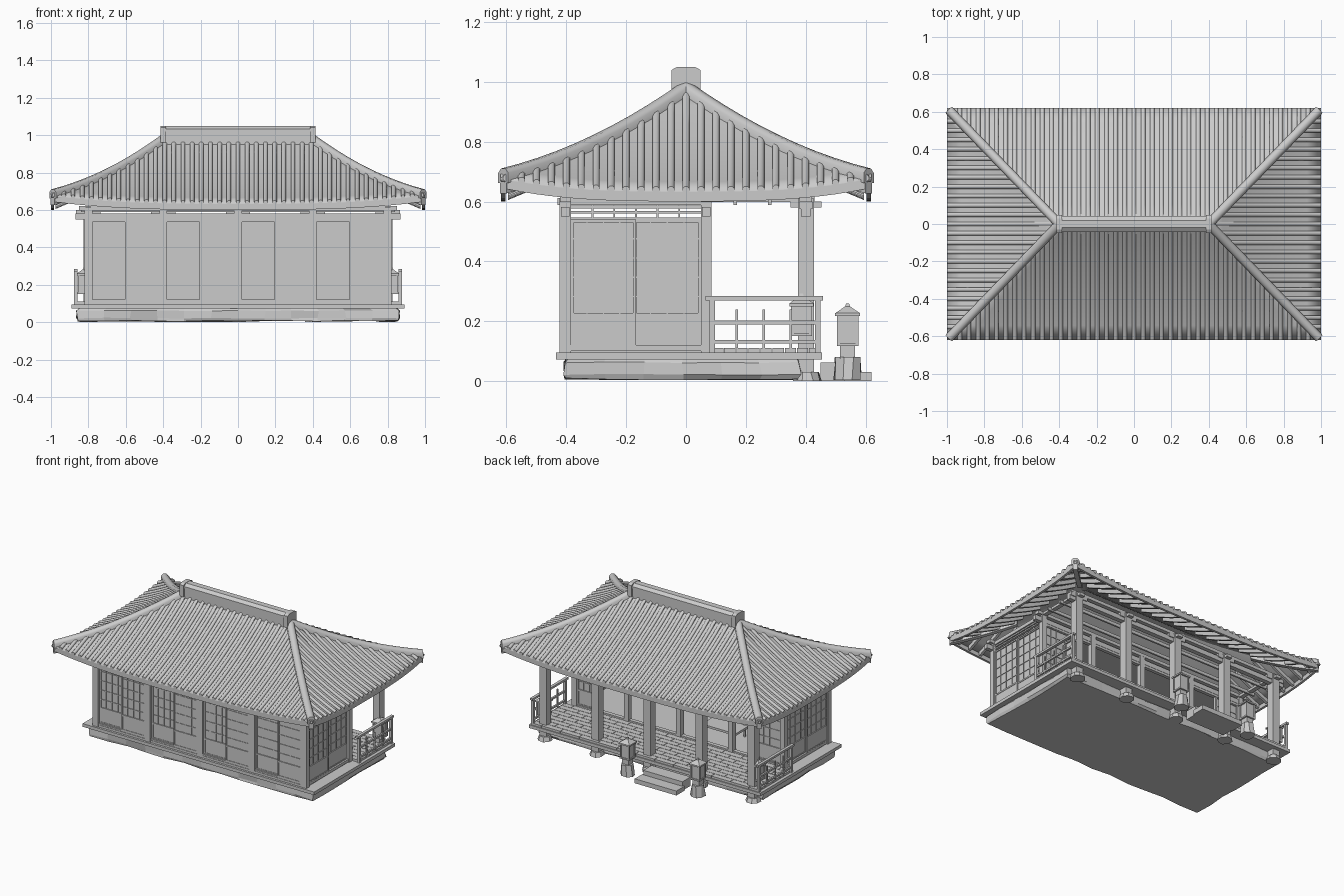
import bpy, bmesh, math, random
from mathutils import Vector

if "Cube" in bpy.data.objects:
    bpy.data.objects.remove(bpy.data.objects["Cube"])

random.seed(4)
parts = {}


def bm_of(name):
    return parts.setdefault(name, bmesh.new())


def box(name, x0, x1, y0, y1, z0, z1):
    bm = bm_of(name)
    v = [bm.verts.new((x, y, z)) for z in (z0, z1) for x, y in ((x0, y0), (x1, y0), (x1, y1), (x0, y1))]
    for f in ((3, 2, 1, 0), (4, 5, 6, 7), (0, 1, 5, 4), (1, 2, 6, 5), (2, 3, 7, 6), (3, 0, 4, 7)):
        bm.faces.new([v[i] for i in f])


def frustum(name, x, y, z0, z1, r0, r1, n=4, jitter=0.0):
    bm = bm_of(name)
    rings = []
    for z, r in ((z0, r0), (z1, r1)):
        k = r / math.cos(math.pi / n)
        rings.append([bm.verts.new((x + k * math.cos((i + .5) * math.tau / n) + random.uniform(-jitter, jitter),
                                    y + k * math.sin((i + .5) * math.tau / n) + random.uniform(-jitter, jitter), z))
                      for i in range(n)])
    a, b = rings
    for i in range(n):
        j = (i + 1) % n
        bm.faces.new((a[i], a[j], b[j], b[i]))
    bm.faces.new(a[::-1])
    bm.faces.new(b)


def sweep(name, pts, side, prof):
    """Sweep a profile of (sideways, up) points along a path."""
    bm = bm_of(name)
    side = Vector(side).normalized()
    rings = [[bm.verts.new(Vector(p) + side * a + Vector((0, 0, b))) for a, b in prof] for p in pts]
    n = len(prof)
    for r, q in zip(rings, rings[1:]):
        for i in range(n):
            bm.faces.new((r[i], r[(i + 1) % n], q[(i + 1) % n], q[i]))
    bm.faces.new(rings[0][::-1])
    bm.faces.new(rings[-1])


# ---------- roof surface: t runs ridge to eave, u runs along the eave ----------
def roof(kind, s, u, t):
    hw = .4 + .6 * t if kind == 'long' else max(.62 * t, 1e-5)
    c = min(abs(u) / hw, 1)
    q = 1 - t
    z = .635 + .34 * (.7 * q + .3 * q * q) + .045 * t * t * c ** 3
    return Vector((u, s * .62 * t, z)) if kind == 'long' else Vector((s * (.4 + .6 * t), u, z))


def rect(w, z0, z1):
    return [(-w, z0), (w, z0), (w, z1), (-w, z1)]


tile = [(.0125 * math.cos(i * math.tau / 8 + .39), .0125 * math.sin(i * math.tau / 8 + .39) + .003) for i in range(8)]
for kind, end, rows in (('long', 1.0, 41), ('end', .62, 25)):
    for s in (-1, 1):
        side = (1, 0, 0) if kind == 'long' else (0, 1, 0)
        out = (0, 1, 0) if kind == 'long' else (1, 0, 0)
        # roof deck
        bm = bm_of('roof_deck')
        grid = []
        for j in range(9):
            t = j / 8
            hw = .4 + .6 * t if kind == 'long' else .62 * t
            grid.append([bm.verts.new(roof(kind, s, hw * (i / 10 - 1), t)) for i in range(21)])
        for a, b in zip(grid, grid[1:]):
            for i in range(20):
                bm.faces.new((a[i], a[i + 1], b[i + 1], b[i]))
        # round tile rows
        for k in range(rows):
            u = (k - (rows - 1) / 2) * 2 * (end - .02) / (rows - 1)
            t0 = max((abs(u) - .4) / .6, .03) if kind == 'long' else max(abs(u) / .62, .03)
            sweep('roof_tiles', [roof(kind, s, u, t0 + (1 - t0) * j / 7) for j in range(8)], side, tile)
        # eave board and rafters
        edge = [roof(kind, s, (end - .02) * (i / 12 - 1), .985) for i in range(25)]
        sweep('eave_board', edge, out, rect(.008, -.038, -.005))
        n = 22 if kind == 'long' else 14
        for k in range(n):
            u = (k - (n - 1) / 2) * 2 * (end - .07) / (n - 1)
            t0 = max((abs(u) - .4) / .6 if kind == 'long' else abs(u) / .62, .55)
            sweep('rafters', [roof(kind, s, u, t0 + (.96 - t0) * j / 3) for j in range(4)], side, rect(.009, -.04, -.01))

# hip ridges and corner rafters
cap = [(-.024, -.02), (-.024, .013), (-.011, .028), (.011, .028), (.024, .013), (.024, -.02)]
for sx in (-1, 1):
    for sy in (-1, 1):
        hip = [roof('long', sy, sx * (.4 + .6 * t), t) for t in [.985 * j / 10 for j in range(11)]]
        perp = (-sy * .62, sx * .6, 0)
        sweep('hip_ridges', hip, perp, cap)
        sweep('corner_rafters', hip[5:], perp, rect(.015, -.055, -.01))

# main ridge with end blocks
top = [(-.036, -.05), (-.036, .025), (.036, .025), (.036, -.05)]
sweep('main_ridge', [(-.4, 0, 1), (.4, 0, 1)], (0, 1, 0), top)
sweep('ridge_cap', [(-.41, 0, 1.02), (.41, 0, 1.02)], (0, 1, 0),
      [(-.042, 0), (-.042, .012), (-.02, .028), (.02, .028), (.042, .012), (.042, 0)])
for sx in (-1, 1):
    sweep('ridge_ends', [(sx * .385, 0, 1), (sx * .415, 0, 1)], (0, 1, 0),
          [(-.048, -.04), (-.048, .04), (-.03, .05), (.03, .05), (.048, .04), (.048, -.04)])

# ---------- base ----------
bm = bm_of('foundation')
loop = [(-.86 + 1.72 * i / 12, -.405) for i in range(13)] + [(.86, -.405 + .785 * i / 6) for i in range(1, 7)]
loop += [(.86 - 1.72 * i / 12, .38) for i in range(1, 13)] + [(-.86, .38 - .785 * i / 6) for i in range(1, 6)]
rings = [[bm.verts.new((x * k + random.uniform(-.006, .006), y * k + random.uniform(-.006, .006),
                        z + random.uniform(0, dz))) for x, y in loop]
         for z, k, dz in ((.003, .99, .008), (.02, 1, .004), (.06, 1, .004), (.075, .985, 0))]
for a, b in zip(rings, rings[1:]):
    for i in range(len(loop)):
        j = (i + 1) % len(loop)
        bm.faces.new((a[i], a[j], b[j], b[i]))
bm.faces.new(rings[0][::-1])
bm.faces.new(rings[-1])
box('platform', -.89, .89, -.435, .455, .073, .095)
box('room_floor', -.81, .81, -.42, .085, .095, .11)
for k in range(9):  # veranda boards, staggered
    y = .087 + k * .0405
    cuts = [-.87] + [-.87 + (i + (k % 2) / 2 + .5) * .145 for i in range(12) if (i + (k % 2) / 2 + .5) * .145 < 1.7] + [.87]
    for a, b in zip(cuts, cuts[1:]):
        box('veranda_boards', a + .0015, b - .0015, y, y + .0375, .094, .11)

# ---------- posts and beams ----------
for k in range(5):
    x = -.8 + .4 * k
    box('front_posts', x - .021, x + .021, -.422, -.385, .09, .61)
    box('inner_posts', x - .018, x + .018, .05, .086, .09, .62)
    box('veranda_posts', x - .026, x + .026, .374, .428, .025, .61)
    frustum('post_stones', x, .405, 0, .03, .045, .036, 8, .004)
    box('brackets', x - .065, x + .065, .38, .422, .575, .6)
    box('brackets', x - .02, x + .02, .35, .452, .58, .6)
for y, w in ((.4, .016), (-.403, .014), (.068, .014)):
    box('head_beams', -.87, .87, y - w, y + w, .55, .582)
    box('head_beams', -.85, .85, y - w * 1.3, y + w * 1.3, .598, .62)
for sx in (-.8, .8):
    box('side_beams', sx - .015, sx + .015, -.43, .086, .588, .612)
    box('side_beams', sx - .015, sx + .015, .086, .43, .598, .615)
for y in (.165, .28):
    box('veranda_joists', -.84, .84, y - .006, y + .006, .588, .61)
box('ceiling', -.79, .79, -.4, .07, .6, .607)


# ---------- sliding screens: thin sheet, frame, lattice, solid lower board ----------
def screen(axis, p, a, b, z0, z1, cols=4, rows=5):
    def put(name, u0, u1, d, za, zb):
        if axis == 'x':
            box(name, u0, u1, p - d, p + d, za, zb)
        else:
            box(name, p - d, p + d, u0, u1, za, zb)
    zl = z0 + .1
    put('screen_paper', a, b, .002, z0, z1)
    put('screen_lower', a, b, .006, z0, zl)
    f = .01
    for u in (a, b - f):
        put('screen_frames', u, u + f, .009, z0, z1)
    for z in (z0, zl, z1 - f):
        put('screen_frames', a, b, .009, z, z + f)
    for i in range(1, cols):
        u = a + (b - a) * i / cols
        put('screen_lattice', u - .002, u + .002, .006, zl, z1)
    for i in range(1, rows):
        z = zl + (z1 - zl) * i / rows
        put('screen_lattice', a, b, .006, z - .002, z + .002)


for k in range(4):
    x = -.8 + .4 * k
    screen('x', -.397, x + .021, x + .205, .118, .54)
    screen('x', -.409, x + .195, x + .379, .118, .54)
    if k in (0, 3):  # rear openings, outer bays half closed
        a = x + .018 if k == 0 else x + .2
        screen('x', .068, a, a + .182, .118, .54)
for sx in (-1, 1):
    screen('y', sx * .806, -.385, -.167, .118, .54)
    screen('y', sx * .795, -.175, .05, .118, .54)
    for z in (.538, .56, .577):
        box('side_transom', sx * .8 - .008, sx * .8 + .008, -.39, .05, z, z + .009)
    for i in range(1, 6):
        y = -.385 + .435 * i / 6
        box('side_transom', sx * .8 - .004, sx * .8 + .004, y - .003, y + .003, .54, .59)
    box('sills', sx * .8 - .016, sx * .8 + .016, -.4, .06, .1, .12)
for y in (-.403, .068):
    box('sills', -.8, .8, y - .014, y + .014, .1, .12)
    box('head_beams', -.8, .8, y - .012, y + .012, .535, .552)

# ---------- side railings ----------
for sx in (-1, 1):
    x = sx * .868
    box('railings', x - .01, x + .01, .065, .457, .27, .284)
    for z in (.19, .125):
        box('railings', x - .006, x + .006, .085, .445, z, z + .012)
    for y in (.088, .44):
        box('railings', x - .009, x + .009, y - .009, y + .009, .095, .275)
    for y in (.17, .26, .35):
        box('railings', x - .004, x + .004, y - .004, y + .004, .11, .24)


# ---------- lanterns ----------
def lantern(x, y, z, r):
    box('lantern_bodies', x - r * .85, x + r * .85, y - r * .85, y + r * .85, z + .008, z + .105)
    box('lantern_frames', x - r, x + r, y - r, y + r, z, z + .01)
    for a in (-1, 1):
        for b in (-1, 1):
            cx, cy = x + a * r * .85, y + b * r * .85
            box('lantern_frames', cx - .005, cx + .005, cy - .005, cy + .005, z, z + .105)
    frustum('lantern_roofs', x, y, z + .1, z + .11, r * 1.15, r * 1.15)
    frustum('lantern_roofs', x, y, z + .11, z + .132, r * 1.15, r * .25)
    frustum('lantern_roofs', x, y, z + .132, z + .143, .008, .005)


for sx in (-1, 1):
    lantern(sx * .822, .386, .15, .035)
    x = -.2 + sx * .27
    frustum('lantern_rocks', x, .54, .003, .08, .046, .038, 8, .005)
    box('lantern_stems', x - .025, x + .025, .515, .565, .075, .125)
    lantern(x, .54, .117, .036)

# stone steps
box('stone_steps', -.35, -.05, .45, .54, 0, .062)
box('stone_steps', -.36, -.04, .53, .62, 0, .031)

# low table inside
box('low_table', -.36, -.1, -.17, -.03, .165, .18)
for x in (-.35, -.12):
    for y in (-.16, -.05):
        box('low_table', x, x + .012, y, y + .012, .11, .165)

# ---------- make the objects ----------
for name, bm in parts.items():
    if name == 'roof_deck':
        bmesh.ops.remove_doubles(bm, verts=bm.verts, dist=.0005)
        bm.normal_update()
        for f in bm.faces:
            if f.normal.z < 0:
                f.normal_flip()
    else:
        bmesh.ops.recalc_face_normals(bm, faces=bm.faces)
    me = bpy.data.meshes.new(name)
    bm.to_mesh(me)
    bm.free()
    ob = bpy.data.objects.new(name, me)
    bpy.context.collection.objects.link(ob)
    if name == 'roof_deck':
        m = ob.modifiers.new('thickness', 'SOLIDIFY')
        m.thickness, m.offset = .012, -1
    if name in ('roof_tiles', 'roof_deck', 'hip_ridges'):
        bpy.context.view_layer.objects.active = ob
        ob.select_set(True)
        bpy.ops.object.shade_smooth_by_angle(angle=math.radians(50))
        ob.select_set(False)
